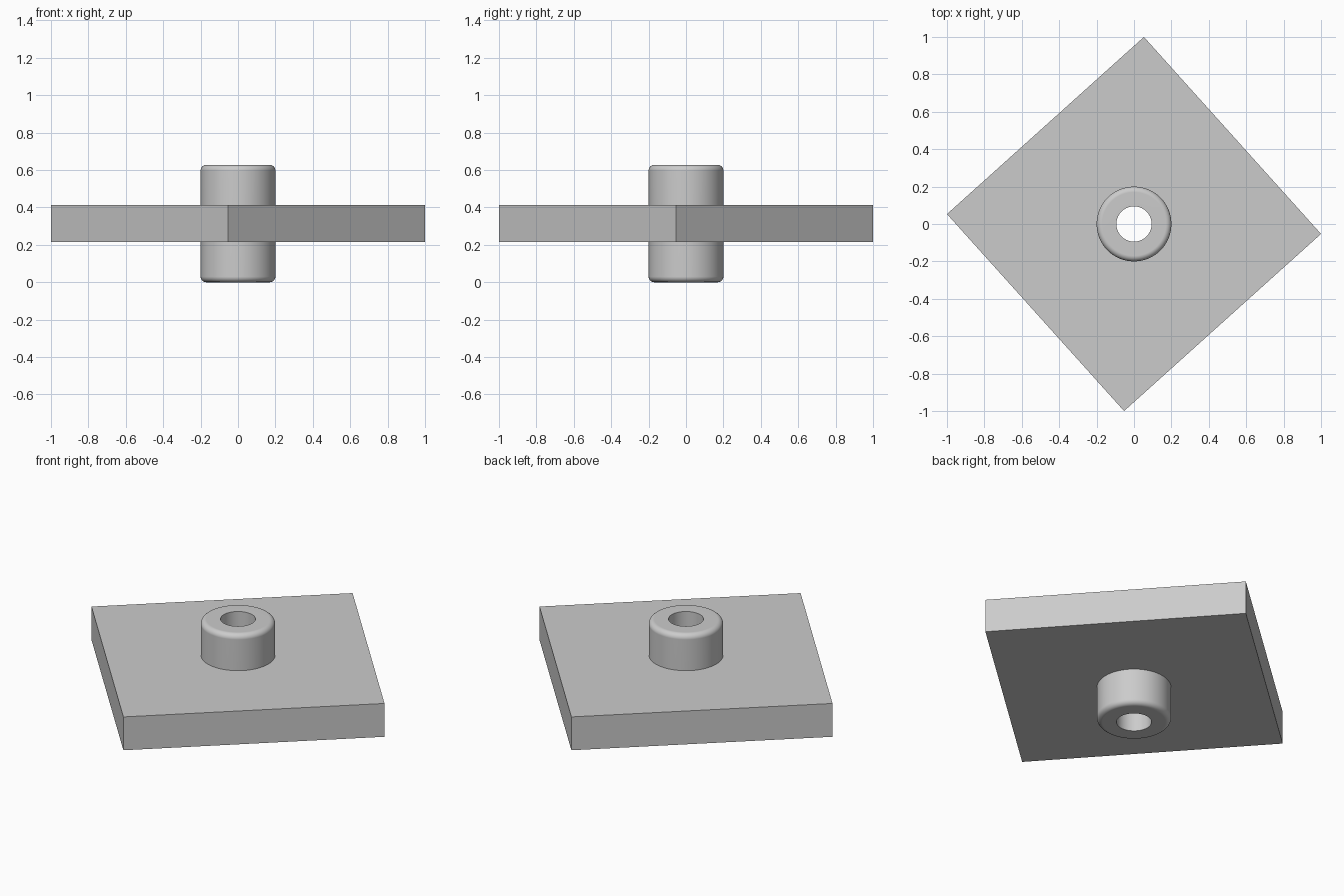
import bpy, bmesh, math

cube = bpy.data.objects.get("Cube")
if cube:
    bpy.data.objects.remove(cube, do_unlink=True)

HEIGHT = 0.627
HUB_R, BORE_R, FILLET = 0.2, 0.094, 0.03
PLATE_THICK = 0.198
SIDES = 96

grey = bpy.data.materials.new("light grey")
grey.use_nodes = True
grey.diffuse_color = (0.6, 0.6, 0.6, 1)
grey.node_tree.nodes["Principled BSDF"].inputs["Base Color"].default_value = (0.6, 0.6, 0.6, 1)


def make_object(name, bm):
    bmesh.ops.recalc_face_normals(bm, faces=bm.faces)
    mesh = bpy.data.meshes.new(name)
    bm.to_mesh(mesh)
    bm.free()
    mesh.materials.append(grey)
    obj = bpy.data.objects.new(name, mesh)
    bpy.context.collection.objects.link(obj)
    return obj


def lathe(name, profile):
    """Spin a closed (radius, z) profile around the z axis."""
    bm = bmesh.new()
    rings = []
    for i in range(SIDES):
        a = 2 * math.pi * i / SIDES
        rings.append([bm.verts.new((r * math.cos(a), r * math.sin(a), z)) for r, z in profile])
    n = len(profile)
    for i in range(SIDES):
        here, there = rings[i], rings[(i + 1) % SIDES]
        for j in range(n):
            k = (j + 1) % n
            bm.faces.new((here[j], there[j], there[k], here[k]))
    return make_object(name, bm)


# Square plate, turned about the vertical axis
bm = bmesh.new()
corner = (1.0, -0.053)
low = (HEIGHT - PLATE_THICK) / 2
x, y = corner
base = [bm.verts.new((px, py, low)) for px, py in ((x, y), (-y, x), (-x, -y), (y, -x))]
face = bm.faces.new(base)
top = bmesh.ops.extrude_face_region(bm, geom=[face])["geom"]
bmesh.ops.translate(bm, vec=(0, 0, PLATE_THICK),
                    verts=[v for v in top if isinstance(v, bmesh.types.BMVert)])
plate = make_object("plate_with_hub", bm)

# Clearance cutter, wider than the bore but inside the hub wall
bm = bmesh.new()
bmesh.ops.create_cone(bm, cap_ends=True, segments=SIDES, radius1=0.15, radius2=0.15, depth=2)
cutter = make_object("clearance_cutter", bm)

# Tubular hub with rounded outer rims
profile = [(BORE_R, 0)]
for z_mid, start in ((FILLET, -90), (HEIGHT - FILLET, 0)):
    for s in range(9):
        a = math.radians(start + 90 * s / 8)
        profile.append((HUB_R - FILLET + FILLET * math.cos(a), z_mid + FILLET * math.sin(a)))
profile.append((BORE_R, HEIGHT))
hub = lathe("hub_tube", profile)

# Join the parts into one solid
bpy.context.view_layer.objects.active = plate
plate.select_set(True)
for helper, operation in ((cutter, 'DIFFERENCE'), (hub, 'UNION')):
    mod = plate.modifiers.new(helper.name, 'BOOLEAN')
    mod.object = helper
    mod.operation = operation
    mod.solver = 'EXACT'
    bpy.ops.object.modifier_apply(modifier=mod.name)
    bpy.data.objects.remove(helper, do_unlink=True)

bpy.ops.object.select_all(action='DESELECT')
plate.select_set(True)
bpy.ops.object.shade_smooth_by_angle(angle=math.radians(30))
weighted = plate.modifiers.new("weighted_normals", 'WEIGHTED_NORMAL')
weighted.keep_sharp = True
